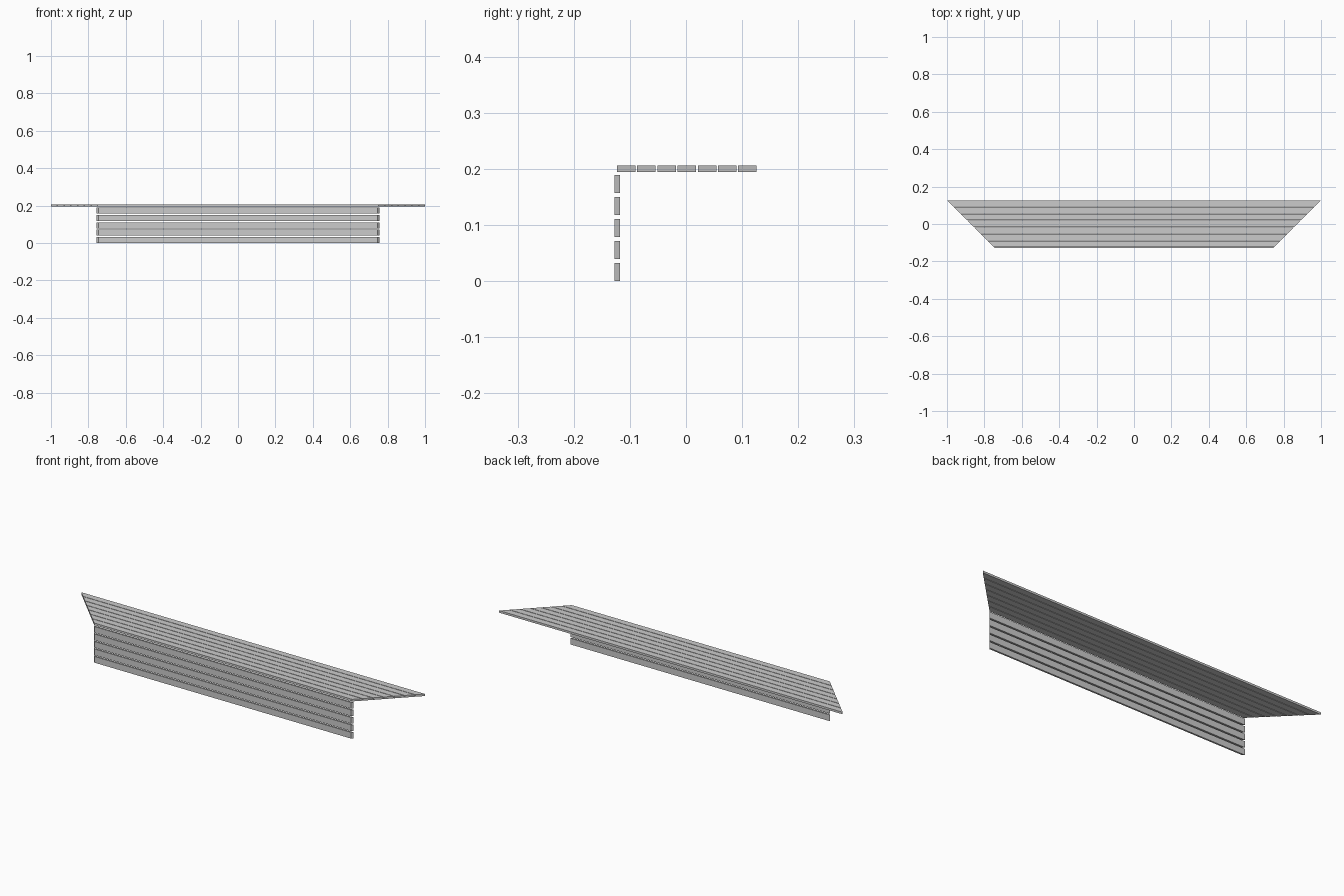
import bpy
import bmesh

if "Cube" in bpy.data.objects:
    bpy.data.objects.remove(bpy.data.objects["Cube"])

MITRE = 0.874  # half length = MITRE + y, giving 45 degree mitred ends


def slat(name, y0, y1, z0, z1):
    """Board along x whose ends are cut at 45 degrees in plan."""
    bm = bmesh.new()
    plan = [(-MITRE - y0, y0), (MITRE + y0, y0), (MITRE + y1, y1), (-MITRE - y1, y1)]
    base = bm.faces.new([bm.verts.new((x, y, z0)) for x, y in plan])
    ext = bmesh.ops.extrude_face_region(bm, geom=[base])
    top = [v for v in ext["geom"] if isinstance(v, bmesh.types.BMVert)]
    bmesh.ops.translate(bm, verts=top, vec=(0, 0, z1 - z0))
    bmesh.ops.recalc_face_normals(bm, faces=bm.faces)
    mesh = bpy.data.meshes.new(name)
    bm.to_mesh(mesh)
    bm.free()
    obj = bpy.data.objects.new(name, mesh)
    bpy.context.collection.objects.link(obj)


# Horizontal seat slats
for i in range(7):
    y = -0.123 + i * 0.036
    slat(f"seat_slat_{i + 1}", y, y + 0.033, 0.195, 0.206)

# Vertical front slats
for i in range(5):
    z = i * 0.0393
    slat(f"front_slat_{i + 1}", -0.127, -0.118, z, z + 0.0325)
